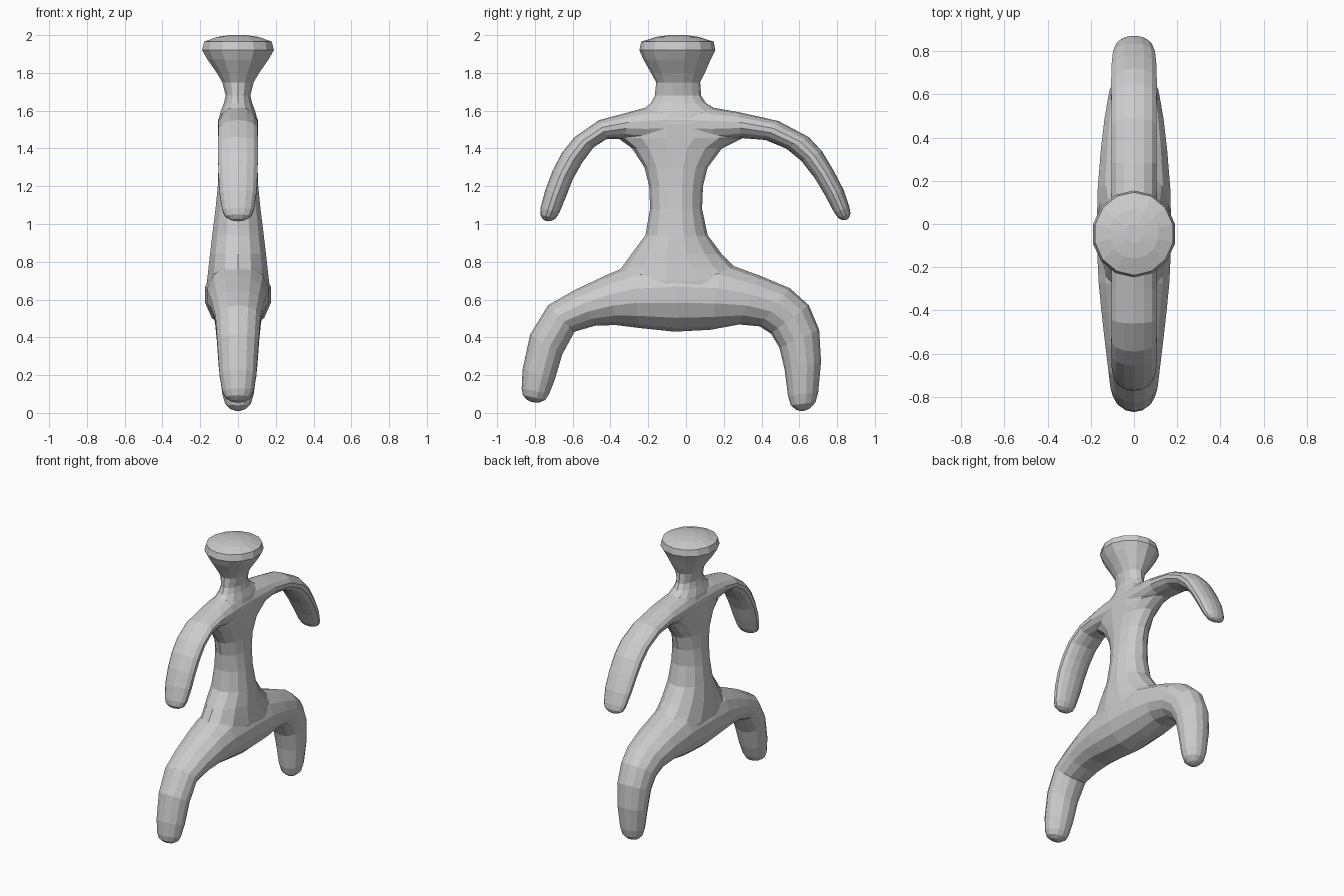
import bpy, bmesh, math
from mathutils import Vector

SIDES = 14

grey = bpy.data.materials.new("plain grey")
grey.diffuse_color = (0.6, 0.6, 0.6, 1)


def dome(ring, nxt, length):
    """Shrinking rings that round off a tube end (point list order: outward)."""
    a, b, w = ring
    c, axis = (a + b) / 2, ((a + b) / 2 - (nxt[0] + nxt[1]) / 2).normalized()
    out = []
    for deg in (35, 62, 82):
        s, d = math.cos(math.radians(deg)), axis * length * math.sin(math.radians(deg))
        out.append((c + (a - c) * s + d, c + (b - c) * s + d, w * s))
    return out


def tube(name, rows, cap=(0, 0)):
    """Loft rounded sections between outline pairs (y1, z1, y2, z2, half width)."""
    rings = [(Vector((0, r[0], r[1])), Vector((0, r[2], r[3])), r[4]) for r in rows]
    start = dome(rings[0], rings[1], cap[0])[::-1] if cap[0] else []
    end = dome(rings[-1], rings[-2], cap[1]) if cap[1] else []
    bm = bmesh.new()
    loops = []
    for a, b, w in start + rings + end:
        c, h = (a + b) / 2, (a - b) / 2
        loop = []
        for i in range(SIDES):
            t = 2 * math.pi * i / SIDES
            co = c + h * math.cos(t) + Vector((w * math.sin(t), 0, 0))
            loop.append(bm.verts.new(co))
        loops.append(loop)
    for p, q in zip(loops, loops[1:]):
        for i in range(SIDES):
            j = (i + 1) % SIDES
            bm.faces.new((p[i], p[j], q[j], q[i]))
    bm.faces.new(loops[0][::-1])
    bm.faces.new(loops[-1])
    bmesh.ops.recalc_face_normals(bm, faces=bm.faces)
    me = bpy.data.meshes.new(name)
    bm.to_mesh(me)
    bm.free()
    me.materials.append(grey)
    ob = bpy.data.objects.new(name, me)
    bpy.context.collection.objects.link(ob)
    return ob


# Torso, neck and flared head: front y, back y at each height
levels = [
    (0.60, -0.46, 0.42, 0.168), (0.70, -0.40, 0.36, 0.168), (0.77, -0.34, 0.26, 0.16),
    (0.84, -0.29, 0.19, 0.152), (0.94, -0.215, 0.115, 0.14), (1.08, -0.19, 0.085, 0.122),
    (1.20, -0.195, 0.09, 0.11), (1.30, -0.22, 0.115, 0.106), (1.40, -0.285, 0.19, 0.106),
    (1.455, -0.36, 0.30, 0.108), (1.53, -0.34, 0.27, 0.11), (1.59, -0.25, 0.19, 0.096),
    (1.64, -0.185, 0.105, 0.077), (1.68, -0.165, 0.08, 0.067), (1.75, -0.158, 0.075, 0.085),
    (1.80, -0.185, 0.10, 0.115), (1.87, -0.225, 0.13, 0.165), (1.92, -0.247, 0.155, 0.195),
    (1.965, -0.237, 0.147, 0.184), (1.99, -0.16, 0.07, 0.115), (2.0, -0.09, 0.0, 0.045),
]
body = tube("body", [(y0, z, y1, z, w) for z, y0, y1, w in levels])

# Arms: one bow from the back hand over the shoulders to the front hand
arms = tube("arms", [
    (0.865, 1.09, 0.785, 1.06, 0.085), (0.835, 1.18, 0.74, 1.145, 0.1),
    (0.78, 1.285, 0.68, 1.245, 0.106), (0.72, 1.385, 0.61, 1.335, 0.108),
    (0.65, 1.46, 0.53, 1.40, 0.108), (0.49, 1.545, 0.42, 1.445, 0.106),
    (0.28, 1.592, 0.29, 1.455, 0.106), (0.12, 1.62, 0.15, 1.43, 0.108),
    (-0.05, 1.63, -0.05, 1.43, 0.108), (-0.20, 1.62, -0.22, 1.43, 0.108),
    (-0.29, 1.595, -0.33, 1.45, 0.106), (-0.46, 1.55, -0.42, 1.45, 0.106),
    (-0.59, 1.46, -0.49, 1.405, 0.108), (-0.655, 1.38, -0.55, 1.325, 0.108),
    (-0.705, 1.285, -0.60, 1.235, 0.106), (-0.745, 1.18, -0.635, 1.145, 0.1),
    (-0.77, 1.085, -0.67, 1.06, 0.085),
], (0.058, 0.06))

# Legs: one bow from the back foot through the hips to the front foot
legs = tube("legs", [
    (0.70, 0.11, 0.54, 0.09, 0.085), (0.715, 0.27, 0.522, 0.23, 0.105),
    (0.705, 0.44, 0.495, 0.345, 0.115), (0.65, 0.57, 0.45, 0.42, 0.125),
    (0.55, 0.66, 0.39, 0.458, 0.14), (0.39, 0.727, 0.28, 0.468, 0.157),
    (0.19, 0.80, 0.13, 0.44, 0.172), (-0.06, 0.82, -0.06, 0.43, 0.178),
    (-0.28, 0.79, -0.25, 0.45, 0.168), (-0.42, 0.73, -0.37, 0.465, 0.155),
    (-0.59, 0.65, -0.48, 0.462, 0.138), (-0.73, 0.57, -0.59, 0.43, 0.122),
    (-0.825, 0.415, -0.655, 0.31, 0.112), (-0.865, 0.23, -0.695, 0.175, 0.1),
    (-0.87, 0.13, -0.725, 0.10, 0.085),
], (0.09, 0.06))

# Fuse the limbs into the body
for limb in (arms, legs):
    mod = body.modifiers.new("join " + limb.name, 'BOOLEAN')
    mod.operation, mod.solver, mod.object = 'UNION', 'EXACT', limb
fused = bpy.data.meshes.new_from_object(
    body.evaluated_get(bpy.context.evaluated_depsgraph_get()))
body.modifiers.clear()
body.data = fused
body.name = "figure"
for limb in (arms, legs):
    bpy.data.objects.remove(limb)
